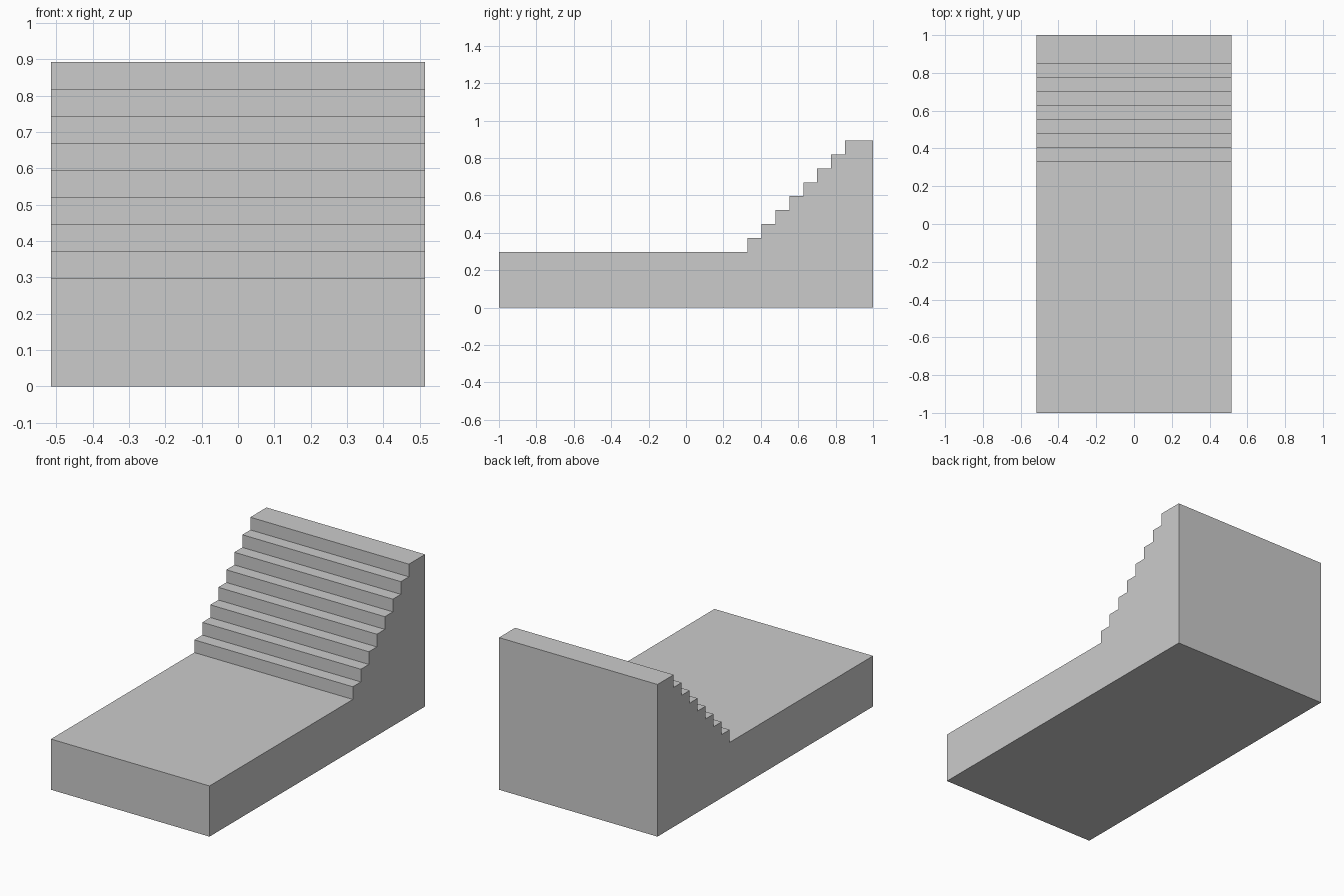
import bpy, bmesh

if "Cube" in bpy.data.objects:
    bpy.data.objects.remove(bpy.data.objects["Cube"])

HALF_W = 0.515         # half width in x
SLAB_H = 0.2975        # height of the low platform
STEPS = 8
RISE = 0.0745          # height of one step
RUN = 0.0743           # depth of one step
FIRST_Y = 0.33         # front of the first riser

# Side profile (y, z): low platform in front, staircase climbing to the back
profile = [(1, 0), (-1, 0), (-1, SLAB_H)]
for i in range(STEPS):
    y = FIRST_Y + i * RUN
    profile += [(y, SLAB_H + i * RISE), (y, SLAB_H + (i + 1) * RISE)]
profile.append((1, SLAB_H + STEPS * RISE))

# Extrude the profile across the width into one closed solid
bm = bmesh.new()
side = bm.faces.new([bm.verts.new((-HALF_W, y, z)) for y, z in profile])
extruded = bmesh.ops.extrude_face_region(bm, geom=[side], use_keep_orig=True)
moved = [g for g in extruded["geom"] if isinstance(g, bmesh.types.BMVert)]
bmesh.ops.translate(bm, verts=moved, vec=(2 * HALF_W, 0, 0))
bmesh.ops.recalc_face_normals(bm, faces=bm.faces)

mesh = bpy.data.meshes.new("platform_with_stairs")
bm.to_mesh(mesh)
bm.free()
obj = bpy.data.objects.new("platform_with_stairs", mesh)
bpy.context.collection.objects.link(obj)
